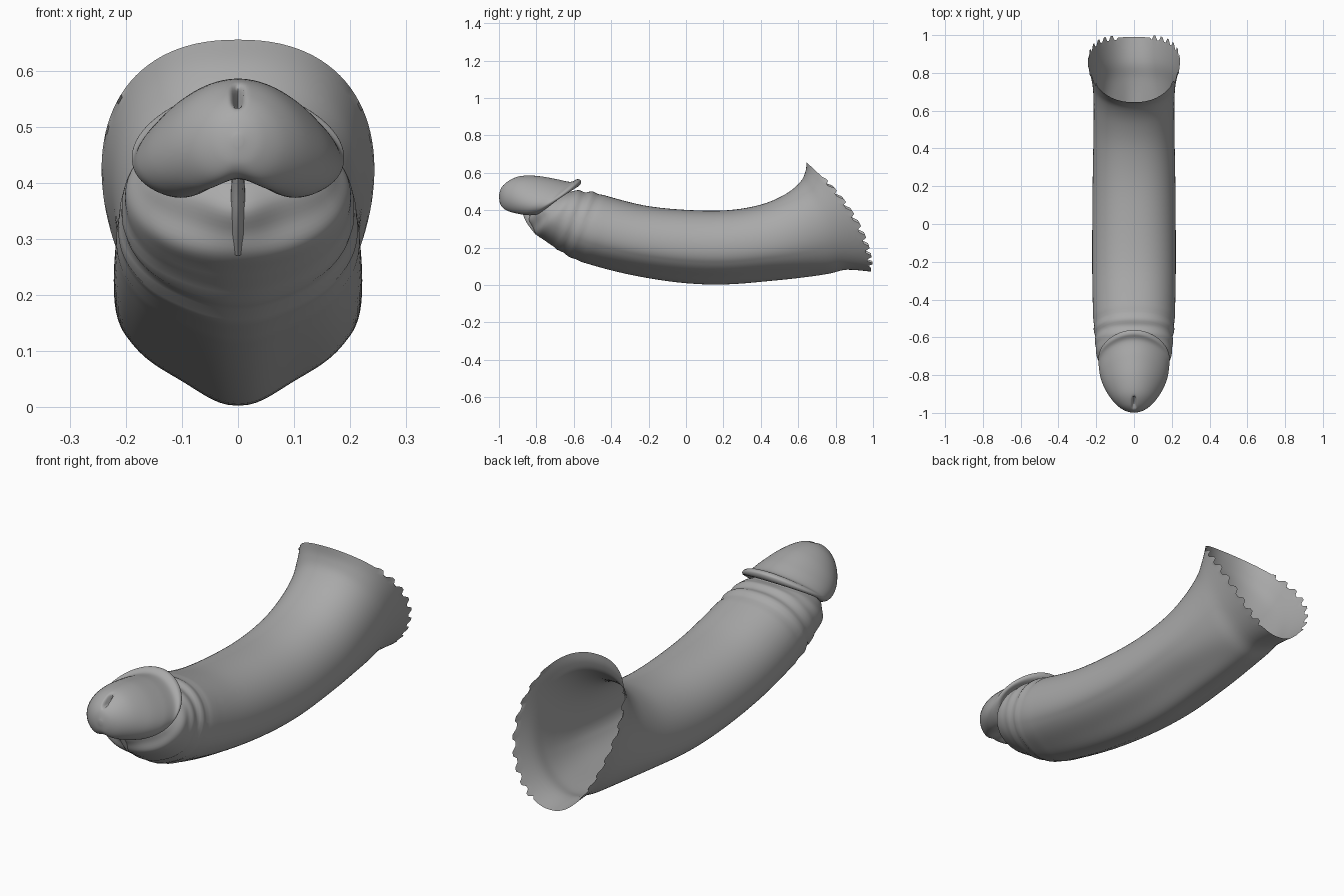
import bpy, bmesh, math

skin = bpy.data.materials.new("plain grey")
skin.diffuse_color = (0.4, 0.4, 0.4, 1)


def spline(rows, steps):
    """Smooth the section table into many in-between sections."""
    out = []
    for i in range(len(rows) - 1):
        a, b = rows[max(i - 1, 0)], rows[i]
        c, d = rows[i + 1], rows[min(i + 2, len(rows) - 1)]
        for j in range(steps):
            u = j / steps
            out.append([0.5 * (2 * q + (r - p) * u + (2 * p - 5 * q + 4 * r - s) * u * u
                               + (3 * q - p - 3 * r + s) * u ** 3)
                        for p, q, r, s in zip(a, b, c, d)])
    out.append(list(rows[-1]))
    return out


def section(row, n, power):
    """Closed section: top y,z, bottom y,z, half width, keel(+)/notch(-), skew, side bulge."""
    ty, tz, by, bz, hw, keel, skew, bulge = row
    pts = []
    for i in range(n):
        t = 2 * math.pi * i / n
        c, s = math.cos(t), math.sin(t)
        g = math.exp(-((t - math.pi) / 0.33) ** 2)
        f = 1.0
        if c < 0:
            f = 1 - keel * (1 - g) * min(1, -2 * c) if keel > 0 else 1 + keel * g
        x = hw * math.copysign(abs(s) ** power, s) * (1 + skew * c)
        y = (ty + by) / 2 + (ty - by) / 2 * c * f + bulge * s * s
        z = (tz + bz) / 2 + (tz - bz) / 2 * c * f
        pts.append([x, y, z])
    return pts


def loft(name, rings, cap_start=True, cap_end=True):
    bm = bmesh.new()
    loops = [[bm.verts.new(p) for p in ring] for ring in rings]
    n = len(rings[0])
    for a, b in zip(loops, loops[1:]):
        for i in range(n):
            k = (i + 1) % n
            bm.faces.new((a[i], a[k], b[k], b[i]))
    if cap_start:
        bm.faces.new(loops[0][::-1])
    if cap_end:
        bm.faces.new(loops[-1])
    bm.normal_update()
    # sections run front to back, so the top of the middle section must face up
    mid = loops[len(loops) // 2][0]
    if mid.normal.z < 0:
        bmesh.ops.reverse_faces(bm, faces=bm.faces[:])
    me = bpy.data.meshes.new(name)
    bm.to_mesh(me)
    bm.free()
    me.materials.append(skin)
    ob = bpy.data.objects.new(name, me)
    bpy.context.collection.objects.link(ob)
    bpy.ops.object.select_all(action='DESELECT')
    ob.select_set(True)
    bpy.context.view_layer.objects.active = ob
    bpy.ops.object.shade_smooth_by_angle(angle=math.radians(50))
    return ob


# Shaft: neck, folded front collar, curved body, flared open back
shaft_rows = [
    (-0.66, 0.50, -0.81, 0.41, 0.11, 0.10, 0, 0),
    (-0.62, 0.50, -0.84, 0.355, 0.155, 0.22, 0, 0),
    (-0.60, 0.505, -0.82, 0.31, 0.18, 0.15, 0, 0),
    (-0.575, 0.505, -0.80, 0.27, 0.198, 0.04, 0, 0),
    (-0.55, 0.50, -0.75, 0.235, 0.203, 0.04, 0, 0),
    (-0.50, 0.497, -0.67, 0.18, 0.208, 0.06, 0, 0),
    (-0.42, 0.475, -0.56, 0.125, 0.216, 0.10, 0, 0),
    (-0.22, 0.425, -0.32, 0.06, 0.221, 0.15, 0, 0),
    (0.00, 0.402, -0.05, 0.015, 0.221, 0.18, 0, 0),
    (0.22, 0.400, 0.20, 0.003, 0.219, 0.18, 0, 0),
    (0.40, 0.430, 0.48, 0.025, 0.215, 0.16, 0, 0),
    (0.53, 0.485, 0.66, 0.045, 0.213, 0.10, 0.06, 0.01),
    (0.61, 0.550, 0.77, 0.062, 0.215, 0.04, 0.12, 0.03),
    (0.638, 0.605, 0.86, 0.082, 0.222, 0.01, 0.18, 0.05),
    (0.645, 0.655, 0.99, 0.072, 0.238, 0.01, 0.20, 0.08),
]
N = 112
shaft = [section(r, N, 0.88) for r in spline(shaft_rows, 5)]
# shallow skin folds behind the collar
for ring in shaft:
    for p in ring:
        d = p[1] + 0.36 * (0.5 - p[2])
        w = 0.004 * math.exp(-((d + 0.52) / 0.09) ** 2) * math.sin(d * 85)
        p[0] *= 1 + w * 4
        p[2] += w * (1 if p[2] > 0.35 else -1)
# jagged teeth down both sides of the back edge
for i, p in enumerate(shaft[-1]):
    if 0.10 < p[2] < 0.57:
        p[1] += 0.012 if (i // 2) % 2 else -0.012
loft("shaft", shaft, cap_end=False)

# Rounded head with overhanging rim and a notch underneath
head_rows = [
    (-0.999, 0.485, -0.999, 0.465, 0.008, 0, 0, 0),
    (-0.985, 0.525, -0.993, 0.43, 0.045, -0.05, 0, 0),
    (-0.95, 0.558, -0.975, 0.40, 0.085, -0.15, -0.05, 0),
    (-0.89, 0.582, -0.945, 0.378, 0.122, -0.28, -0.12, 0),
    (-0.80, 0.584, -0.91, 0.365, 0.154, -0.40, -0.18, 0),
    (-0.70, 0.568, -0.875, 0.357, 0.175, -0.50, -0.20, 0),
    (-0.62, 0.552, -0.84, 0.357, 0.183, -0.55, -0.20, 0),
    (-0.582, 0.566, -0.81, 0.362, 0.186, -0.55, -0.18, 0),
    (-0.562, 0.558, -0.79, 0.375, 0.180, -0.55, -0.15, 0),
    (-0.572, 0.53, -0.785, 0.395, 0.165, -0.50, -0.10, 0),
    (-0.63, 0.50, -0.79, 0.42, 0.12, -0.30, 0, 0),
]
head = [section(r, N, 1.0) for r in spline(head_rows, 7)]
# small slit pressed into the upper front
for ring in head:
    for p in ring:
        if p[1] < -0.86 and p[2] > 0.5:
            g = math.exp(-(p[0] / 0.008) ** 2 - ((p[2] - 0.555) / 0.017) ** 4)
            p[1] += 0.035 * g
            p[2] -= 0.015 * g
loft("head", head)

# Thin band joining the notch to the collar
band_rows = [
    (-0.80, 0.45, -0.90, 0.435, 0.008, 0, 0, 0),
    (-0.78, 0.42, -0.875, 0.385, 0.012, 0, 0, 0),
    (-0.76, 0.37, -0.853, 0.335, 0.014, 0, 0, 0),
    (-0.72, 0.30, -0.805, 0.27, 0.014, 0, 0, 0),
]
loft("under_band", [section(r, 16, 1.0) for r in spline(band_rows, 4)])
